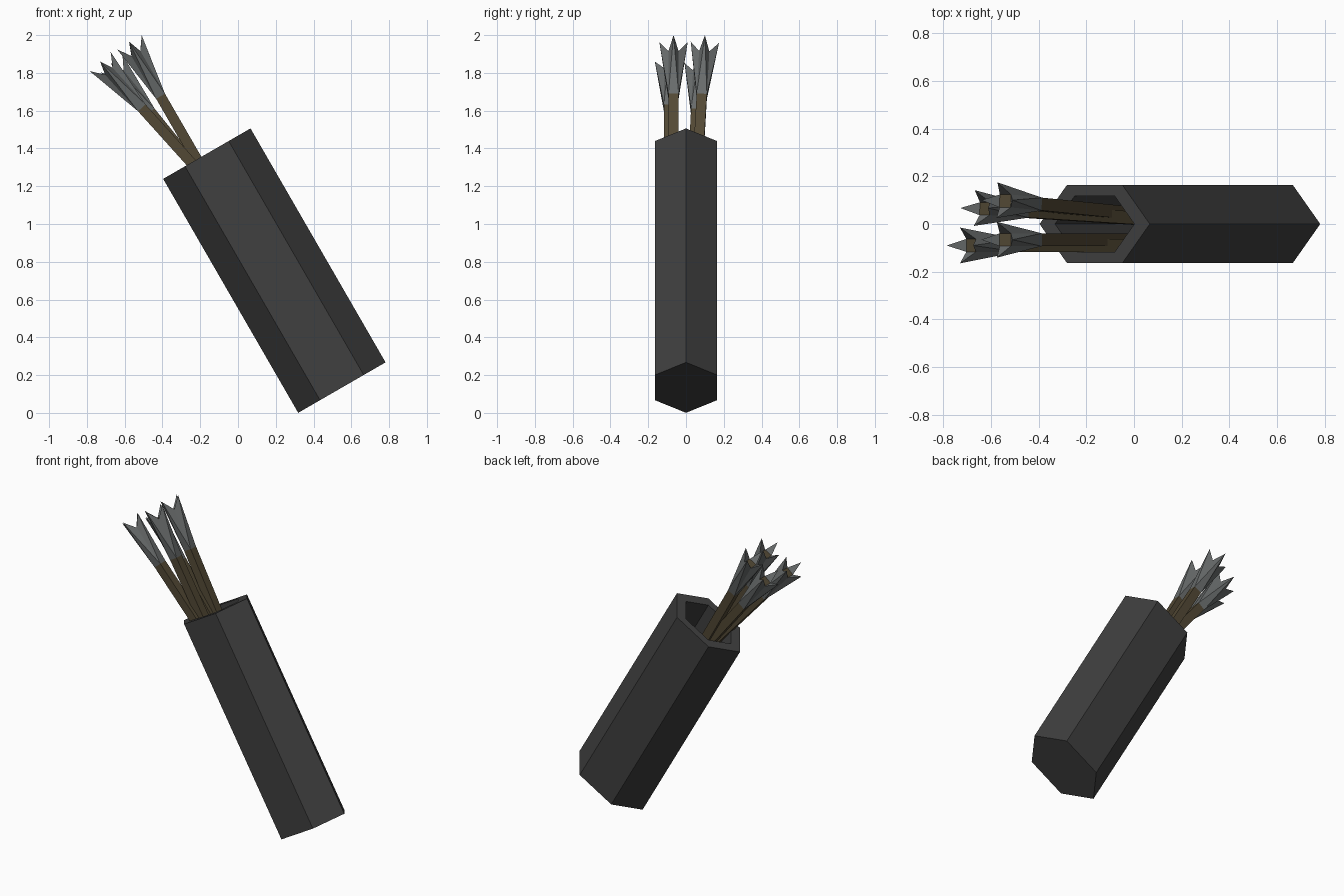
import bpy
import math
from mathutils import Vector, Matrix

if "Cube" in bpy.data.objects:
    bpy.data.objects.remove(bpy.data.objects["Cube"])


def material(name, rgb):
    m = bpy.data.materials.new(name)
    m.diffuse_color = (*rgb, 1)
    m.use_nodes = True
    m.node_tree.nodes["Principled BSDF"].inputs["Base Color"].default_value = m.diffuse_color
    return m


def make_object(name, verts, faces, mat, matrix):
    me = bpy.data.meshes.new(name)
    me.from_pydata(verts, [], faces)
    me.materials.append(mat)
    ob = bpy.data.objects.new(name, me)
    ob.matrix_world = matrix
    bpy.context.collection.objects.link(ob)
    return ob


def frame(origin, axis):
    # local z along the axis, local y close to world y
    w = Vector(axis).normalized()
    u = Vector((0, 1, 0)).cross(w).normalized()
    v = w.cross(u)
    return Matrix.Translation(origin) @ Matrix((u, v, w)).transposed().to_4x4()


def stack(rings):
    # closed skin through a list of equal-sized rings, capped at both ends
    n = len(rings[0])
    verts = [p for r in rings for p in r]
    faces = [tuple(reversed(range(n)))]
    for k in range(len(rings) - 1):
        for i in range(n):
            j = (i + 1) % n
            faces.append((k*n + i, k*n + j, (k+1)*n + j, (k+1)*n + i))
    faces.append(tuple(range((len(rings)-1)*n, len(rings)*n)))
    return verts, faces


def tilt(deg, lean=0.0):
    a = math.radians(deg)
    return (-math.sin(a), lean, math.cos(a))


leather = material("dark_leather", (0.05, 0.05, 0.05))
wood = material("wood", (0.085, 0.066, 0.035))
feather = material("feather", (0.14, 0.15, 0.15))


# Quiver: flattened hexagonal tube with an inner floor
def hexagon(scale, z):
    return [(0.267*scale*math.cos(i*math.pi/3),
             0.19*scale*math.sin(i*math.pi/3), z) for i in range(6)]


verts, faces = stack([hexagon(1, 0), hexagon(1, 1.43),
                      hexagon(0.72, 1.43), hexagon(0.72, 0.07)])
make_object("quiver", verts, faces, leather, frame((0.55, 0, 0.134), tilt(30)))

# Arrows: square shaft with a pointed wedge fletching on each side
HALF, START, END, SPREAD, LENGTH = 0.027, -0.33, -0.07, 0.075, 1.2


def square(z):
    return [(sx*HALF, sy*HALF, z) for sx, sy in ((-1, -1), (1, -1), (1, 1), (-1, 1))]


def arrow(index, tip, axis):
    matrix = frame(tip, axis)
    verts, faces = stack([square(-LENGTH), square(END)])
    make_object(f"arrow_shaft_{index}", verts, faces, wood, matrix)
    verts, faces = [], []
    for k in range(4):
        spin = Matrix.Rotation(k*math.pi/2, 3, 'Z')
        b = len(verts)
        wedge = [(HALF, -HALF, START), (HALF, HALF, START),
                 (HALF, HALF, END), (HALF, -HALF, END), (SPREAD, 0, 0)]
        verts += [spin @ Vector(p) for p in wedge]
        faces += [(b + i, b + (i+1) % 4, b + 4) for i in range(4)]
    make_object(f"arrow_fletching_{index}", verts, faces, feather, matrix)


arrow(1, (-0.575, -0.066, 1.962), tilt(30))
arrow(2, (-0.575, 0.10, 1.962), tilt(30, 0.05))
arrow(3, (-0.73, -0.09, 1.86), tilt(42))
arrow(4, (-0.67, 0.067, 1.85), tilt(39, 0.04))
